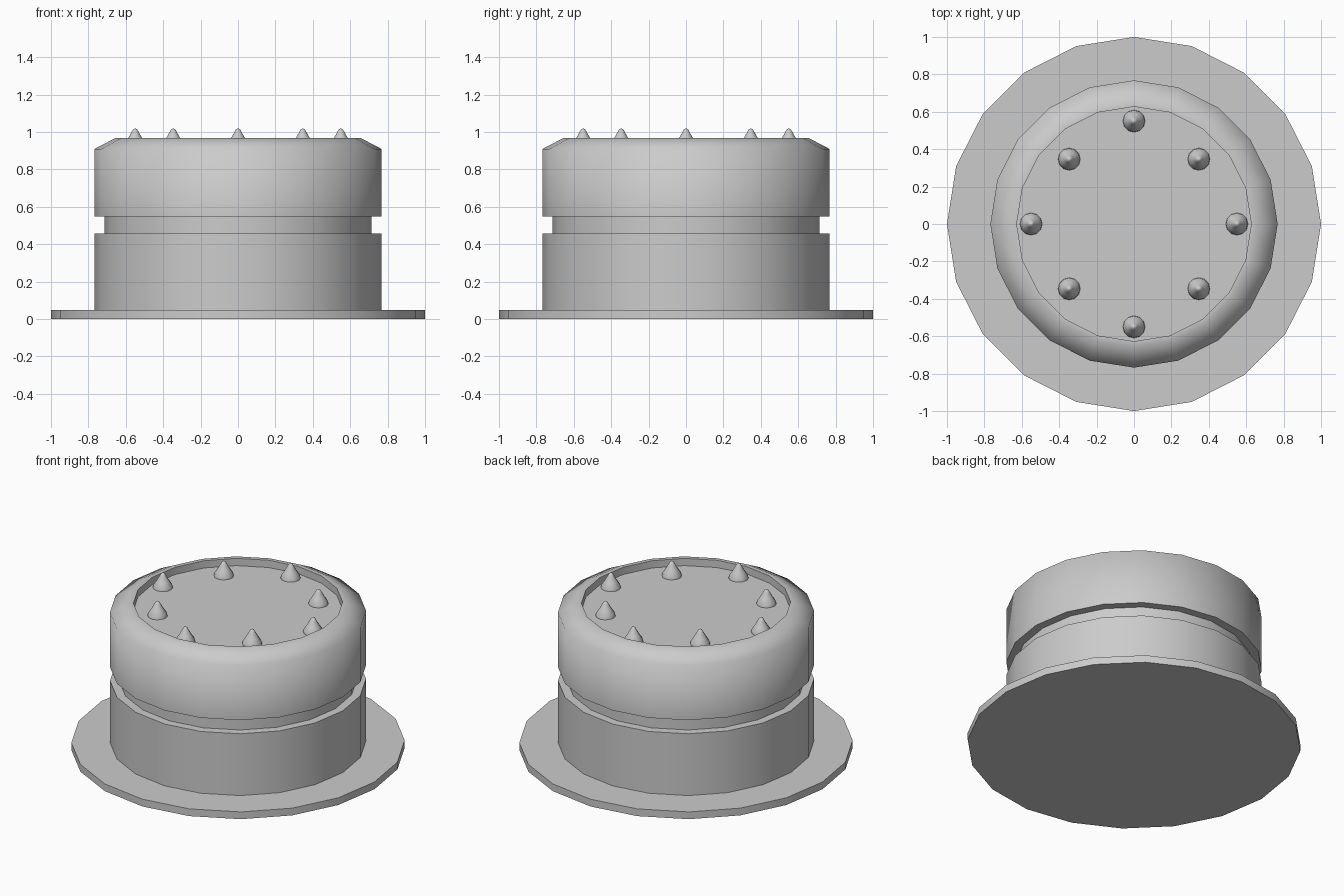
import bpy, bmesh, math

if "Cube" in bpy.data.objects:
    bpy.data.objects.remove(bpy.data.objects["Cube"])


def lathe(name, profile, sides, x=0.0, y=0.0):
    """Revolve (radius, z) points round the vertical axis and cap both ends."""
    bm = bmesh.new()
    rings = []
    for r, z in profile:
        rings.append([bm.verts.new((r * math.cos(2 * math.pi * i / sides),
                                    r * math.sin(2 * math.pi * i / sides), z))
                      for i in range(sides)])
    for low, high in zip(rings, rings[1:]):
        for i in range(sides):
            j = (i + 1) % sides
            bm.faces.new((low[i], low[j], high[j], high[i]))
    bm.faces.new(rings[0][::-1])
    bm.faces.new(rings[-1])
    mesh = bpy.data.meshes.new(name)
    bm.to_mesh(mesh)
    bm.free()
    obj = bpy.data.objects.new(name, mesh)
    obj.location = (x, y, 0)
    bpy.context.collection.objects.link(obj)
    bpy.ops.object.select_all(action='DESELECT')
    obj.select_set(True)
    bpy.context.view_layer.objects.active = obj
    bpy.ops.object.shade_smooth_by_angle(angle=math.radians(66))
    return obj


# Thin round base plate
lathe("base_plate", [(1, 0), (1, 0.048)], 20)

# Drum with a groove round the middle, a sloped shoulder and a recessed top
lathe("drum", [(0.768, 0.048), (0.768, 0.457), (0.714, 0.457), (0.714, 0.547),
               (0.768, 0.547), (0.768, 0.909), (0.655, 0.968), (0.627, 0.968),
               (0.627, 0.92)], 20)

# Ring of eight small spikes standing in the recess
SPIKE = [(0.06, 0.918), (0.057, 0.938), (0.038, 0.966), (0.020, 0.998),
         (0.011, 1.014), (0.003, 1.018)]
for k in range(8):
    a = k * math.pi / 4
    dist = 0.55 if k % 2 == 0 else 0.49
    lathe(f"spike_{k + 1}", SPIKE, 12, dist * math.cos(a), dist * math.sin(a))
